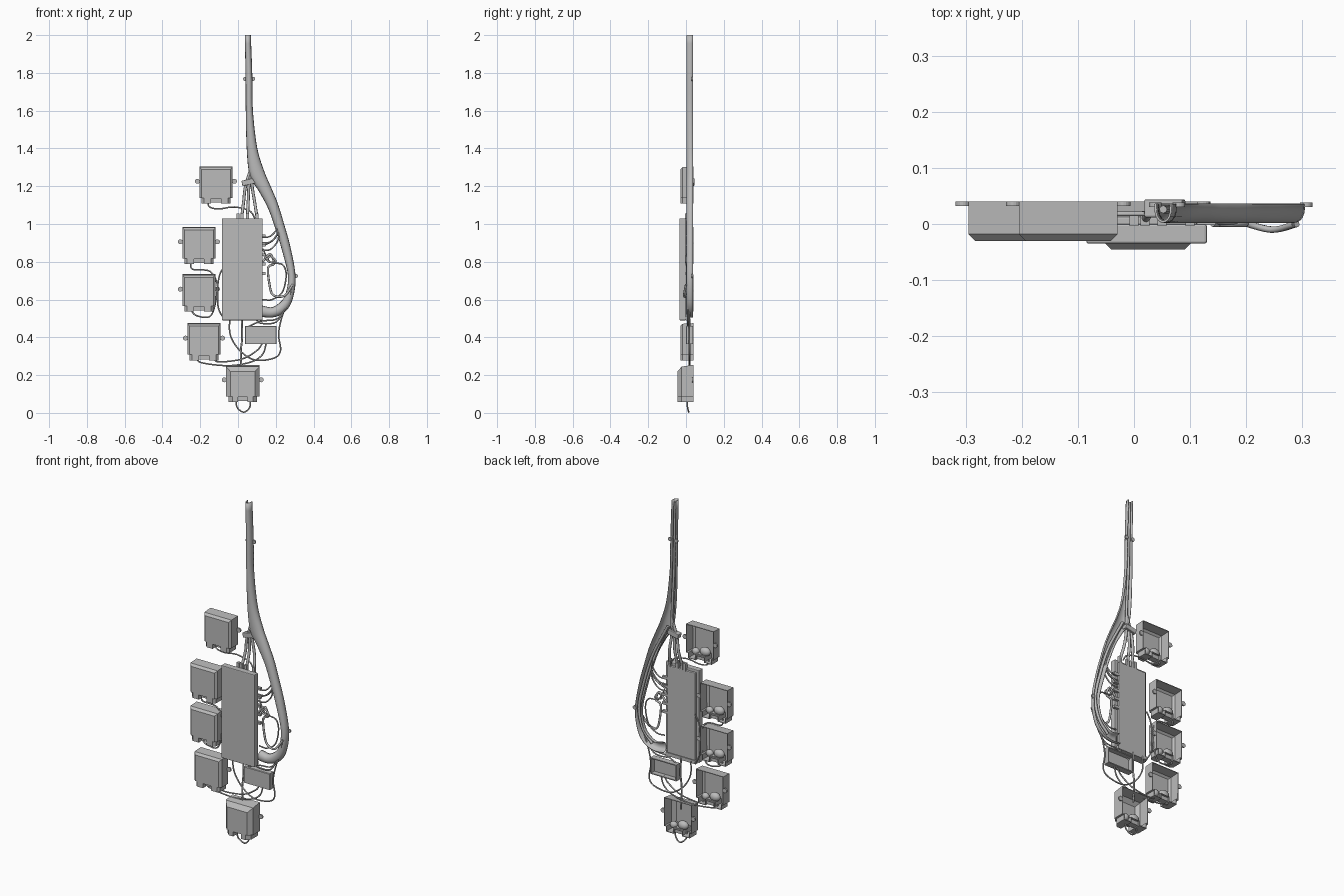
import bpy, bmesh, math
from mathutils import Vector

if "Cube" in bpy.data.objects:
    bpy.data.objects.remove(bpy.data.objects["Cube"])

grey = bpy.data.materials.new("plain grey")
grey.use_nodes = True
COLOUR = (0.5, 0.5, 0.5, 1)
grey.diffuse_color = COLOUR
grey.node_tree.nodes["Principled BSDF"].inputs["Base Color"].default_value = COLOUR


def finish(bm, name, wall=0, bevel=0):
    """Turn a bmesh into an object, with optional shell and edge rounding."""
    bmesh.ops.recalc_face_normals(bm, faces=bm.faces)
    mesh = bpy.data.meshes.new(name)
    bm.to_mesh(mesh)
    bm.free()
    mesh.materials.append(grey)
    ob = bpy.data.objects.new(name, mesh)
    bpy.context.collection.objects.link(ob)
    if bevel:
        mod = ob.modifiers.new("round", "BEVEL")
        mod.width, mod.segments = bevel, 2
    if wall:
        mod = ob.modifiers.new("wall", "SOLIDIFY")
        mod.thickness, mod.offset = wall, -1
    return ob


def block(name, x, y, z, bevel=0):
    bm = bmesh.new()
    bmesh.ops.create_cube(bm, size=1)
    for v in bm.verts:
        v.co = [r[0] + (c + 0.5) * (r[1] - r[0]) for c, r in zip(v.co, (x, y, z))]
    return finish(bm, name, bevel=bevel)


def smooth(ob):
    for p in ob.data.polygons:
        p.use_smooth = True


def tray(name, outline, front, back, wall, edge, slope=0):
    """Shell open at the back; its front rim is chamfered by edge."""
    bm = bmesh.new()
    cx = sum(p[0] for p in outline) / len(outline)
    top = max(p[1] for p in outline)
    rings = []
    for y, pull in ((back, 0), (front + edge, 0), (front, edge)):
        ring = []
        for x, z in outline:
            sx = x - math.copysign(pull, x - cx) if abs(x - cx) > 0.04 else x
            drop = (pull + slope * (back - y) / (back - front)) if z == top else 0
            ring.append(bm.verts.new((sx, y, z - drop)))
        rings.append(ring)
    n = len(outline)
    for a, b in zip(rings, rings[1:]):
        for i in range(n):
            bm.faces.new((a[i], a[(i + 1) % n], b[(i + 1) % n], b[i]))
    bm.faces.new(rings[-1])
    # Orient the open shell outward before thickening it inward
    ob = finish(bm, name)
    last = ob.data.polygons[len(ob.data.polygons) - 1]
    if last.normal.y > 0:
        ob.data.flip_normals()
    mod = ob.modifiers.new("wall", "SOLIDIFY")
    mod.thickness, mod.offset = wall, -1
    return ob


def ear(name, x, z, y=0.036, r=0.013):
    bm = bmesh.new()
    bmesh.ops.create_cone(bm, cap_ends=True, segments=16, radius1=r, radius2=r, depth=0.008)
    for v in bm.verts:
        v.co = (x + v.co.x, y + v.co.z, z + v.co.y)
    return finish(bm, name)


def ball(name, x, y, z, rx, ry, rz):
    bm = bmesh.new()
    bmesh.ops.create_uvsphere(bm, u_segments=16, v_segments=10, radius=1)
    for v in bm.verts:
        v.co = (x + v.co.x * rx, y + v.co.y * ry, z + v.co.z * rz)
    smooth(finish(bm, name))


def sensor_box(name, x, z, deep=-0.03, edge=0.012, slope=0.004):
    """Wall box with stepped foot, cable notch, mounting ears and glands."""
    h, foot, notch = 0.088, 0.076, 0.026
    outline = [(x - notch, z), (x - foot, z), (x - foot, z + 0.03), (x - h, z + 0.03),
               (x - h, z + 0.197), (x + h, z + 0.197), (x + h, z + 0.03),
               (x + foot, z + 0.03), (x + foot, z), (x + notch, z),
               (x + notch, z + 0.027), (x - notch, z + 0.027)]
    tray(name, outline, deep, 0.04, 0.005, edge, slope)
    for s in (-1, 1):
        ear(name + "_ear", x + s * (h + 0.01), z + 0.118)
    block(name + "_socket", (x - 0.03, x + 0.03), (-0.005, 0.03), (z + 0.005, z + 0.035))
    ball(name + "_gland", x - 0.015, 0.01, z + 0.05, 0.032, 0.022, 0.025)
    ball(name + "_plug", x + 0.045, 0.012, z + 0.038, 0.022, 0.018, 0.02)


sensor_box("upper_box", -0.117, 1.108)
sensor_box("middle_box", -0.207, 0.788)
sensor_box("low_middle_box", -0.207, 0.537)
sensor_box("lower_box", -0.18, 0.278)
sensor_box("bottom_box", 0.025, 0.057, -0.045, 0.022, 0.012)

# Main cabinet: front cover, recessed rear case, bottom lip and top sockets
block("cabinet_cover", (-0.085, 0.13), (-0.035, 0), (0.49, 1.03), 0.004)
block("cabinet_case", (-0.068, 0.113), (-0.002, 0.014), (0.505, 1.015), 0.004)
block("cabinet_lip", (-0.075, 0.12), (0, 0.018), (0.488, 0.508))
for x in (0.0, 0.02, 0.05, 0.1):
    block("cabinet_socket", (x - 0.008, x + 0.008), (-0.004, 0.014), (1.01, 1.055))
for i in range(5):
    block("side_socket", (0.11, 0.145), (-0.002, 0.014), (0.73 + i * 0.05, 0.745 + i * 0.05))

# Small junction box, open at the back
tray("junction_box", [(0.037, 0.365), (0.037, 0.46), (0.205, 0.46), (0.205, 0.365)],
     0.0, 0.036, 0.008, 0.003)


def catmull(pts, steps):
    pts = [Vector(p) for p in pts]
    pts = [2 * pts[0] - pts[1]] + pts + [2 * pts[-1] - pts[-2]]
    out = []
    for a, b, c, d in zip(pts, pts[1:], pts[2:], pts[3:]):
        for k in range(steps):
            t = k / steps
            out.append(b + (c - a) * t / 2 + (2 * a - 5 * b + 4 * c - d) * t ** 2 / 2
                       + (3 * b - a - 3 * c + d) * t ** 3 / 2)
    return out + [pts[-2]]


# Long cable channel: half round sweep (x, z, half width), open at the back
path = catmull([(0.052, 2, 0.016), (0.058, 1.78, 0.018), (0.06, 1.6, 0.019),
                (0.074, 1.4, 0.028), (0.1, 1.27, 0.04), (0.14, 1.19, 0.034),
                (0.183, 1.1, 0.029), (0.217, 1, 0.026), (0.255, 0.87, 0.024),
                (0.285, 0.72, 0.02), (0.268, 0.61, 0.023), (0.23, 0.555, 0.028),
                (0.18, 0.532, 0.027), (0.125, 0.538, 0.03)], 5)
bm = bmesh.new()
rows = []
for i, p in enumerate(path):
    t = path[min(i + 1, len(path) - 1)] - path[max(i - 1, 0)]
    n = Vector((-t.y, t.x)).normalized()
    if i == 0:
        n = Vector((1, 0))
    row = []
    for k in range(11):
        a = math.pi * k / 10
        w = p.z * math.cos(a)
        row.append(bm.verts.new((p.x + n.x * w, 0.036 - 0.034 * math.sin(a) ** 0.7, p.y + n.y * w)))
    rows.append(row)
for a, b in zip(rows, rows[1:]):
    for k in range(10):
        bm.faces.new((a[k], a[k + 1], b[k + 1], b[k]))
smooth(finish(bm, "cable_channel", wall=0.004))

# Channel fixing tabs and the clamp at the fork
for x, z in ((0.038, 1.768), (0.08, 1.768), (0.307, 0.725)):
    ear("channel_tab", x, z, 0.034, 0.011)
clamp = block("fork_clamp", (-0.035, 0.035), (0.012, 0.044), (-0.014, 0.014), 0.003)
clamp.location = (0.055, 0, 1.222)
clamp.rotation_euler.y = -0.2


def cable(name, pts, r=0.004, y=0.018):
    """Round cable through (x, z) or (x, z, y) points."""
    cu = bpy.data.curves.new(name, "CURVE")
    cu.dimensions = "3D"
    cu.bevel_depth, cu.bevel_resolution = r, 2
    cu.use_fill_caps = True
    line = catmull([(p[0], p[2] if len(p) > 2 else y, p[1]) for p in pts], 6)
    sp = cu.splines.new("POLY")
    sp.points.add(len(line) - 1)
    for q, co in zip(sp.points, line):
        q.co = (*co, 1)
    cu.materials.append(grey)
    ob = bpy.data.objects.new(name, cu)
    bpy.context.collection.objects.link(ob)


# Thick leads from the fork down into the cabinet
for x, end in ((0.04, 0.02), (0.058, 0.05), (0.075, 0.1)):
    cable("fork_lead", [(0.07, 1.3), (x, 1.2), ((x + end) / 2, 1.12), (end, 1.04, 0.008)], 0.008, 0.026)
cable("trunk_cable", [(0.052, 1.99), (0.06, 1.6), (0.07, 1.4), (0.075, 1.25)], 0.007, 0.026)

# Leads of the wall boxes
cable("upper_box_lead", [(-0.16, 1.12), (-0.15, 1.09), (-0.1, 1.08), (-0.02, 1.09), (0.06, 1.07), (0.09, 1.03)])
cable("middle_box_lead", [(-0.25, 0.8), (-0.24, 0.76), (-0.15, 0.75), (-0.11, 0.68), (-0.105, 0.56), (-0.07, 0.49)])
cable("low_middle_box_lead", [(-0.25, 0.545), (-0.22, 0.515), (-0.15, 0.51), (-0.12, 0.58), (-0.1, 0.72), (-0.07, 0.78)])
cable("lower_box_lead", [(-0.22, 0.29), (-0.19, 0.265), (-0.05, 0.25), (0.07, 0.27), (0.13, 0.31), (0.15, 0.37)])
cable("lower_box_link", [(-0.13, 0.29), (-0.1, 0.27), (0.02, 0.285), (0.1, 0.33), (0.13, 0.37)])
cable("bottom_box_lead", [(0.02, 0.5), (0.022, 0.4), (0.015, 0.32), (0.02, 0.2)], 0.005)
cable("bottom_loop", [(-0.01, 0.075, 0.005), (-0.005, 0.03, 0.008), (0.03, 0.004, 0.015), (0.062, 0.03, 0.008), (0.065, 0.075, 0.005)])

# Slack loops below and beside the cabinet
cable("lower_loop", [(-0.045, 0.5), (-0.04, 0.41), (0.01, 0.33), (0.09, 0.28), (0.19, 0.29), (0.225, 0.33),
                     (0.215, 0.41), (0.225, 0.48), (0.25, 0.56)])
cable("junction_lead", [(0.04, 0.45), (0.12, 0.485), (0.21, 0.5), (0.265, 0.58), (0.285, 0.68, 0)], y=0.01)
cable("cabinet_tail", [(0.09, 0.5), (0.12, 0.475), (0.2, 0.48), (0.25, 0.55)], y=0.01)
for z in (0.93, 0.9, 0.86):
    cable("side_lead", [(0.12, z), (0.17, z + 0.005), (0.21, z + 0.05), (0.215, z + 0.1)], y=0.01)
cable("side_loop", [(0.13, 0.87), (0.17, 0.8), (0.235, 0.785), (0.255, 0.73), (0.235, 0.64), (0.18, 0.6), (0.13, 0.6)], y=0.01)
cable("slack_loop", [(0.13, 0.8), (0.17, 0.84), (0.19, 0.79), (0.16, 0.77), (0.165, 0.69), (0.185, 0.625),
                     (0.245, 0.62, -0.01), (0.29, 0.68, 0)], 0.006, 0.005)
cable("slack_knot", [(0.14, 0.83), (0.165, 0.8), (0.2, 0.8), (0.175, 0.83), (0.15, 0.81)], 0.005, 0.0)
cable("channel_lead", [(0.08, 1.26), (0.13, 1.17), (0.18, 1.05), (0.21, 0.96), (0.18, 0.91), (0.12, 0.88)])
cable("channel_core", [(0.1, 1.25), (0.2, 1.05), (0.262, 0.85), (0.285, 0.72), (0.26, 0.61), (0.2, 0.54)], 0.008, 0.026)
